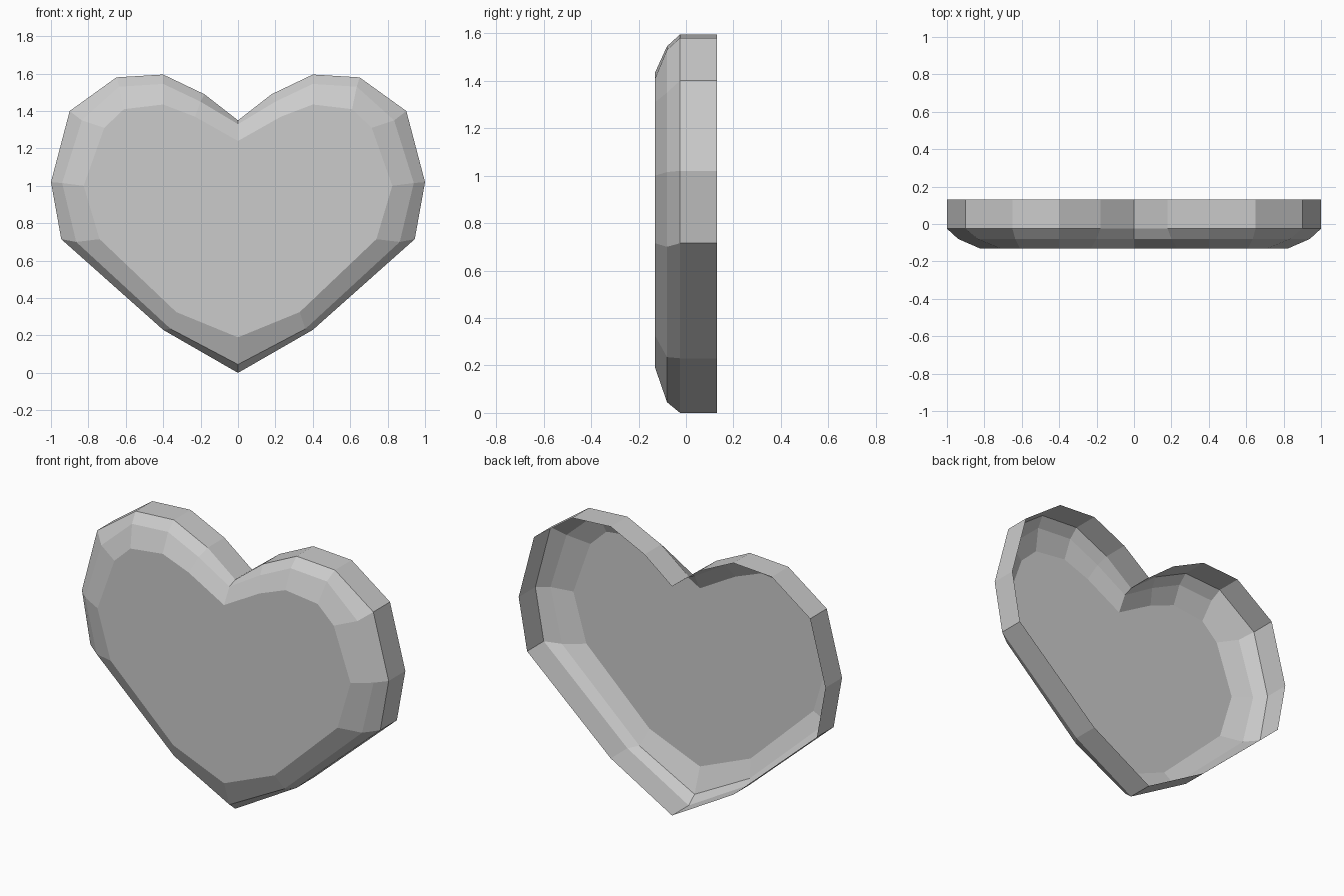
import bpy
import bmesh

cube = bpy.data.objects.get("Cube")
if cube:
    bpy.data.objects.remove(cube, do_unlink=True)

grey = bpy.data.materials.new("light_grey")
grey.use_nodes = True
colour = (0.6, 0.6, 0.6, 1.0)
grey.diffuse_color = colour
grey.node_tree.nodes["Principled BSDF"].inputs["Base Color"].default_value = colour

# Half outlines (x, z) from the notch round to the bottom tip
outer = [(0, 1.35), (0.18, 1.49), (0.40, 1.595), (0.65, 1.58), (0.90, 1.40),
         (1.0, 1.02), (0.945, 0.715), (0.40, 0.23), (0, 0)]
middle = [(0, 1.33), (0.20, 1.45), (0.40, 1.545), (0.635, 1.53), (0.835, 1.35),
          (0.94, 1.015), (0.865, 0.70), (0.36, 0.235), (0, 0.045)]
inner = [(0, 1.24), (0.23, 1.37), (0.40, 1.435), (0.61, 1.41), (0.715, 1.31),
         (0.825, 1.0), (0.74, 0.715), (0.33, 0.325), (0, 0.19)]


def add_ring(bm, half, y):
    """Mirror a half outline into a closed ring of vertices."""
    outline = half + [(-x, z) for x, z in reversed(half[1:-1])]
    return [bm.verts.new((x, y, z)) for x, z in outline]


# Hollow heart shell: straight wall, two bevel bands, flat front, open back
bm = bmesh.new()
rings = [add_ring(bm, half, y) for half, y in
         ((outer, 0.13), (outer, -0.025), (middle, -0.08), (inner, -0.13))]
for back, front in zip(rings, rings[1:]):
    n = len(back)
    for i in range(n):
        j = (i + 1) % n
        bm.faces.new((back[i], back[j], front[j], front[i]))
bm.faces.new(rings[-1])
bm.normal_update()
cap = bm.faces[:][-1]
bmesh.ops.recalc_face_normals(bm, faces=bm.faces[:])
if cap.normal.y > 0:
    bmesh.ops.reverse_faces(bm, faces=bm.faces[:])

mesh = bpy.data.meshes.new("heart_shell")
bm.to_mesh(mesh)
bm.free()
mesh.materials.append(grey)
heart = bpy.data.objects.new("heart_shell", mesh)
bpy.context.scene.collection.objects.link(heart)
